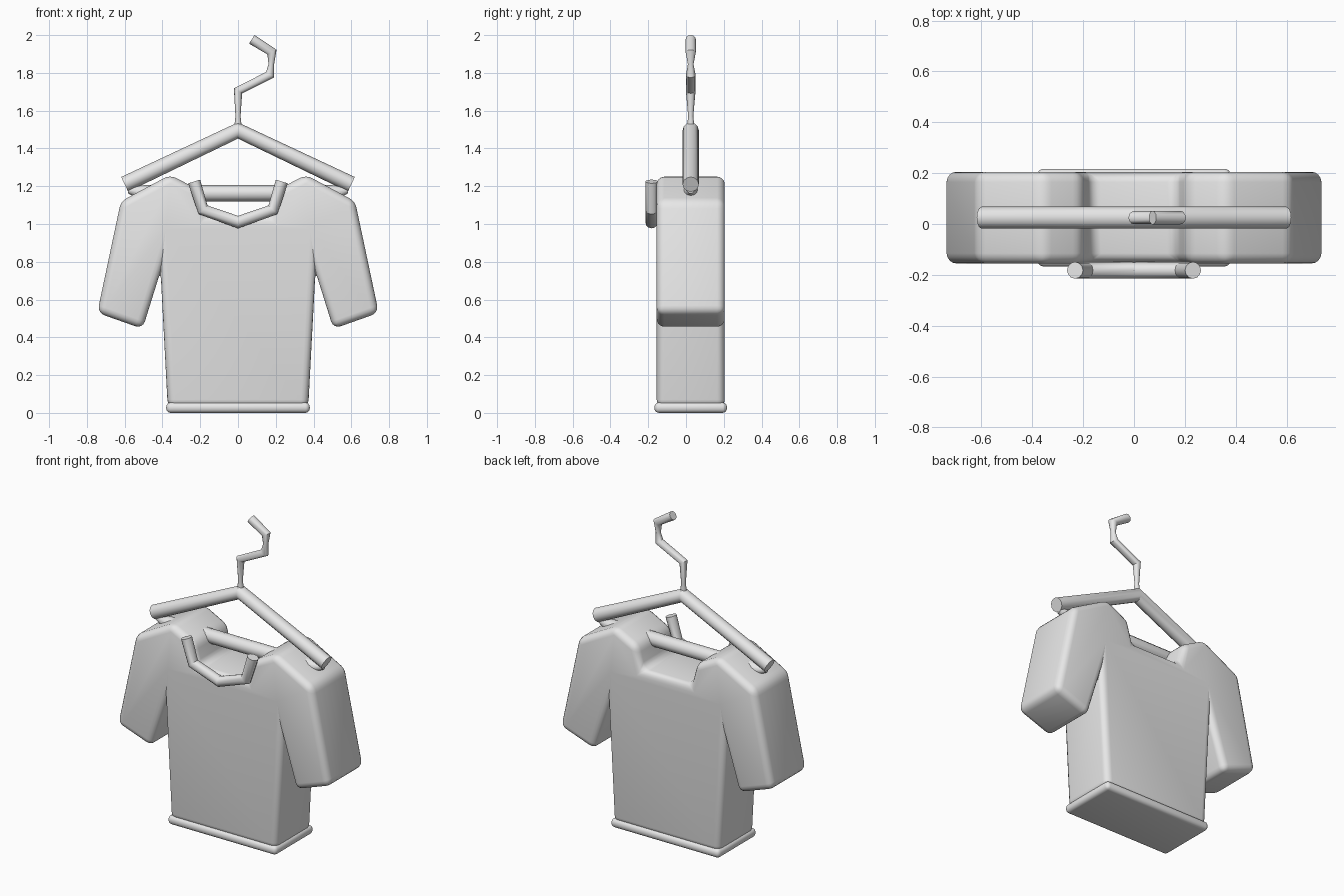
import bpy, math

cube = bpy.data.objects.get("Cube")
if cube:
    bpy.data.objects.remove(cube, do_unlink=True)

MID_Y = 0.025  # depth of the garment's middle plane

grey = bpy.data.materials.new("light grey")
grey.use_nodes = True
grey.diffuse_color = (0.8, 0.8, 0.8, 1)
grey.node_tree.nodes["Principled BSDF"].inputs["Base Color"].default_value = (0.8, 0.8, 0.8, 1)


def finish(obj, angle=35):
    """Bake curves and modifiers to a mesh, then shade it."""
    bpy.ops.object.select_all(action='DESELECT')
    obj.select_set(True)
    bpy.context.view_layer.objects.active = obj
    bpy.ops.object.convert(target='MESH')
    obj = bpy.context.object
    obj.data.materials.clear()
    obj.data.materials.append(grey)
    bpy.ops.object.shade_smooth_by_angle(angle=math.radians(angle))
    return obj


def tube(name, points, depth, y):
    """Round tube through (x, z, radius factor) points in the plane at y."""
    curve = bpy.data.curves.new(name, 'CURVE')
    curve.dimensions = '3D'
    curve.bevel_depth = depth
    curve.bevel_resolution = 4
    curve.use_fill_caps = True
    spline = curve.splines.new('POLY')
    spline.points.add(len(points) - 1)
    for point, (x, z, r) in zip(spline.points, points):
        point.co = (x, y, z, 1)
        point.radius = r
    obj = bpy.data.objects.new(name, curve)
    bpy.context.collection.objects.link(obj)
    return finish(obj)


def slab(name, outline, y0, y1, bevel):
    """Extrude an (x, z) outline through the depth and round its edges."""
    n = len(outline)
    verts = [(x, y, z) for y in (y0, y1) for x, z in outline]
    faces = [tuple(range(n)), tuple(range(2 * n - 1, n - 1, -1))]
    faces += [(i, i + n, (i + 1) % n + n, (i + 1) % n) for i in range(n)]
    mesh = bpy.data.meshes.new(name)
    mesh.from_pydata(verts, [], faces)
    obj = bpy.data.objects.new(name, mesh)
    bpy.context.collection.objects.link(obj)
    mod = obj.modifiers.new("round", 'BEVEL')
    mod.width = bevel
    mod.segments = 4
    mod.limit_method = 'ANGLE'
    mod.angle_limit = math.radians(15)
    return finish(obj)


def mirrored(half):
    """Add the mirror image of a half outline that runs from +x."""
    return half + [(-p[0], *p[1:]) for p in reversed(half) if p[0] != 0]


# Shirt: neckline, shoulder, sleeve, armpit, waist (counter-clockwise overall)
half_shirt = [(0.17, 1.04), (0.205, 1.18), (0.36, 1.26), (0.62, 1.12),
              (0.745, 0.53), (0.505, 0.445), (0.41, 0.75), (0.372, 0.03)]
slab("shirt_body", mirrored(half_shirt)[::-1], -0.155, 0.205, 0.04)

# Hem band around the bottom
slab("hem_band", mirrored([(0.38, 0.055), (0.38, 0.0)])[::-1], -0.167, 0.217, 0.024)

# Collar piping on the front
tube("collar", mirrored([(0.232, 1.225, 1), (0.185, 1.075, 1), (0, 1.01, 1)]),
     0.033, -0.182)

# Hanger arms, cross bar and twisted hook
tube("hanger_arms", [(-0.6, 1.21, 1), (0, 1.495, 1), (0.6, 1.21, 1)], 0.043, MID_Y)
tube("hanger_bar", mirrored([(0.58, 1.18, 0.4), (0.5, 1.163, 1)]), 0.043, MID_Y)
tube("hanger_hook",
     [(0, 1.5, 0.8), (0, 1.57, 0.5), (0, 1.705, 0.95), (0.17, 1.79, 0.95),
      (0.176, 1.845, 0.55), (0.18, 1.91, 1), (0.073, 1.978, 1)], 0.027, MID_Y)
